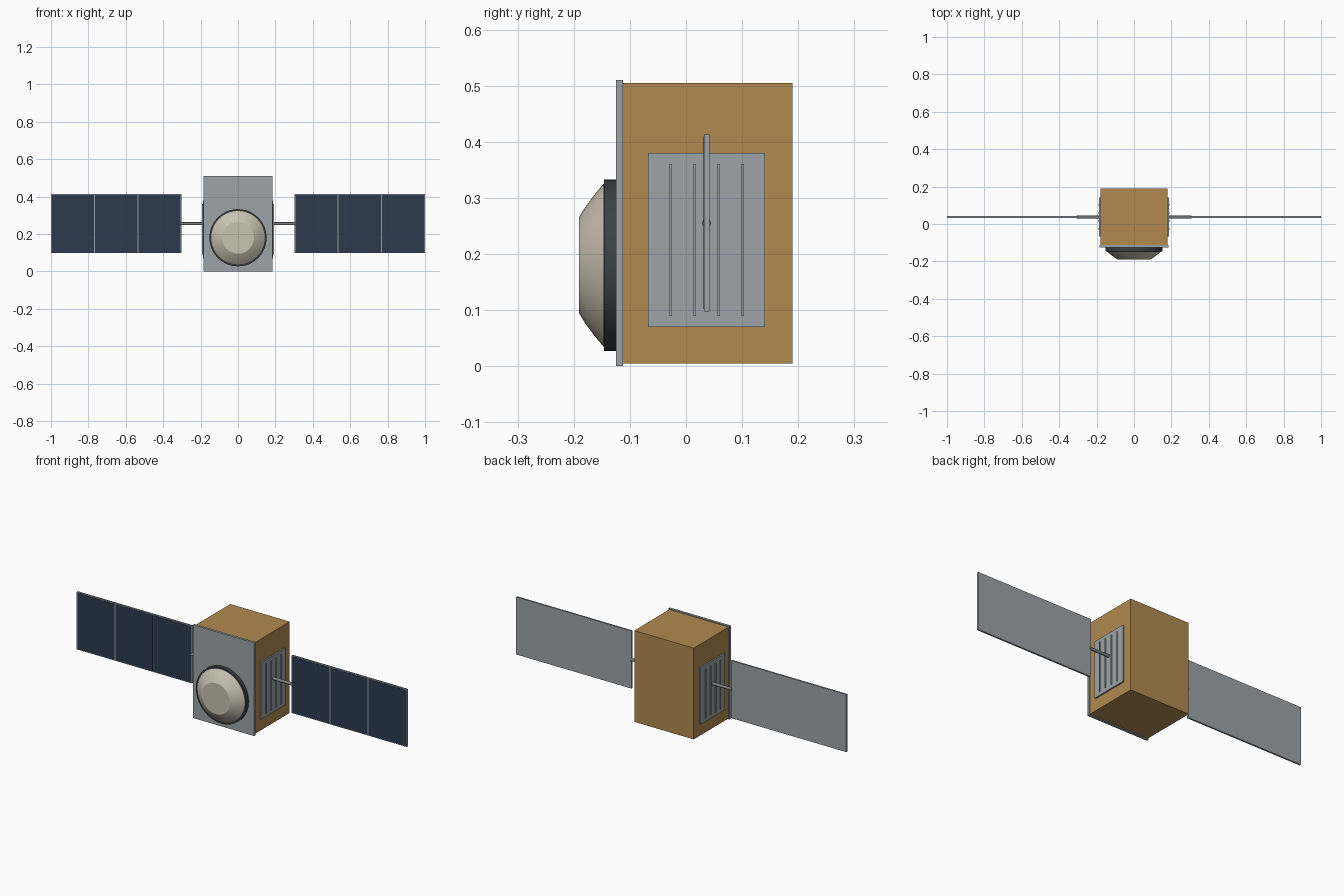
import bpy, bmesh
from math import radians
from mathutils import Matrix, Vector

if "Cube" in bpy.data.objects:
    bpy.data.objects.remove(bpy.data.objects["Cube"], do_unlink=True)


def material(name, rgb):
    m = bpy.data.materials.new(name)
    m.use_nodes = True
    m.diffuse_color = (*rgb, 1)
    m.node_tree.nodes["Principled BSDF"].inputs["Base Color"].default_value = (*rgb, 1)
    return m


GOLD = material("gold foil", (0.44, 0.255, 0.08))
GREY = material("light grey metal", (0.335, 0.37, 0.395))
DARK = material("dark metal", (0.045, 0.053, 0.058))
CELL = material("blue solar cell", (0.025, 0.042, 0.076))
CREAM = material("cream dish", (0.58, 0.54, 0.44))
STRUT = material("strut grey", (0.2, 0.22, 0.235))


def finish(bm, name, mat):
    bmesh.ops.recalc_face_normals(bm, faces=bm.faces)
    mesh = bpy.data.meshes.new(name)
    bm.to_mesh(mesh)
    bm.free()
    mesh.materials.append(mat)
    obj = bpy.data.objects.new(name, mesh)
    bpy.context.collection.objects.link(obj)
    return obj


def box(name, lo, hi, mat):
    lo, hi = Vector(lo), Vector(hi)
    bm = bmesh.new()
    bmesh.ops.create_cube(bm, size=1, matrix=Matrix.Translation((lo + hi) / 2)
                          @ Matrix.Diagonal((*(hi - lo), 1)))
    return finish(bm, name, mat)


def smooth(obj):
    bpy.ops.object.select_all(action="DESELECT")
    obj.select_set(True)
    bpy.context.view_layer.objects.active = obj
    bpy.ops.object.shade_smooth_by_angle(angle=radians(30))


def lathe(name, profile, centre, axis, mat, sides=48):
    """Closed solid from (radius, distance) pairs turned around an axis."""
    turn = Matrix.Translation(centre) @ Vector(axis).to_track_quat("Z", "Y").to_matrix().to_4x4()
    bm = bmesh.new()
    rings = []
    for radius, dist in profile:
        ring = bmesh.ops.create_circle(bm, segments=sides, radius=radius,
                                       matrix=turn @ Matrix.Translation((0, 0, dist)))
        rings.append(ring["verts"])
    for a, b in zip(rings, rings[1:]):
        for i in range(sides):
            j = (i + 1) % sides
            bm.faces.new((a[i], a[j], b[j], b[i]))
    bm.faces.new(rings[0])
    bm.faces.new(rings[-1])
    obj = finish(bm, name, mat)
    smooth(obj)
    return obj


# Body and front plate
box("body", (-0.18, -0.113, 0.005), (0.18, 0.19, 0.505), GOLD)
box("front_plate", (-0.185, -0.125, 0), (0.185, -0.112, 0.51), GREY)

# Dish on the front
dish = (0, -0.125, 0.18)
lathe("dish_ring", [(0.153, -0.005), (0.153, 0.021)], dish, (0, -1, 0), DARK)
lathe("dish", [(0.145, 0.015), (0.145, 0.022), (0.126, 0.038), (0.106, 0.053), (0.085, 0.066)],
      dish, (0, -1, 0), CREAM)

# Radiators, struts and solar wings, one set per side
Y, Z = 0.0365, 0.255


def side_box(name, s, x, y, z, mat):
    xs = sorted((s * x[0], s * x[1]))
    return box(name, (xs[0], y[0], z[0]), (xs[1], y[1], z[1]), mat)


for side, s in (("left", 1), ("right", -1)):
    side_box(side + "_radiator", s, (0.175, 0.188), (-0.068, 0.141), (0.07, 0.38), GREY)
    for i in range(4):
        y = Y + (i - 1.5) * 0.043
        side_box(f"{side}_radiator_rib_{i + 1}", s, (0.185, 0.192),
                 (y - 0.0027, y + 0.0027), (0.09, 0.36), GREY)
    lathe(side + "_strut", [(0.008, 0.17), (0.008, 0.307)], (0, Y, Z), (s, 0, 0), STRUT, 16)
    side_box(side + "_wing", s, (0.302, 1), (Y - 0.0045, Y + 0.005), (0.098, 0.413), GREY)
    pitch = (0.998 - 0.304) / 3
    for i in range(3):
        x = 0.304 + i * pitch
        side_box(f"{side}_solar_cell_{i + 1}", s, (x + 0.003, x + pitch - 0.003),
                 (Y - 0.0055, Y - 0.003), (0.102, 0.409), CELL)
